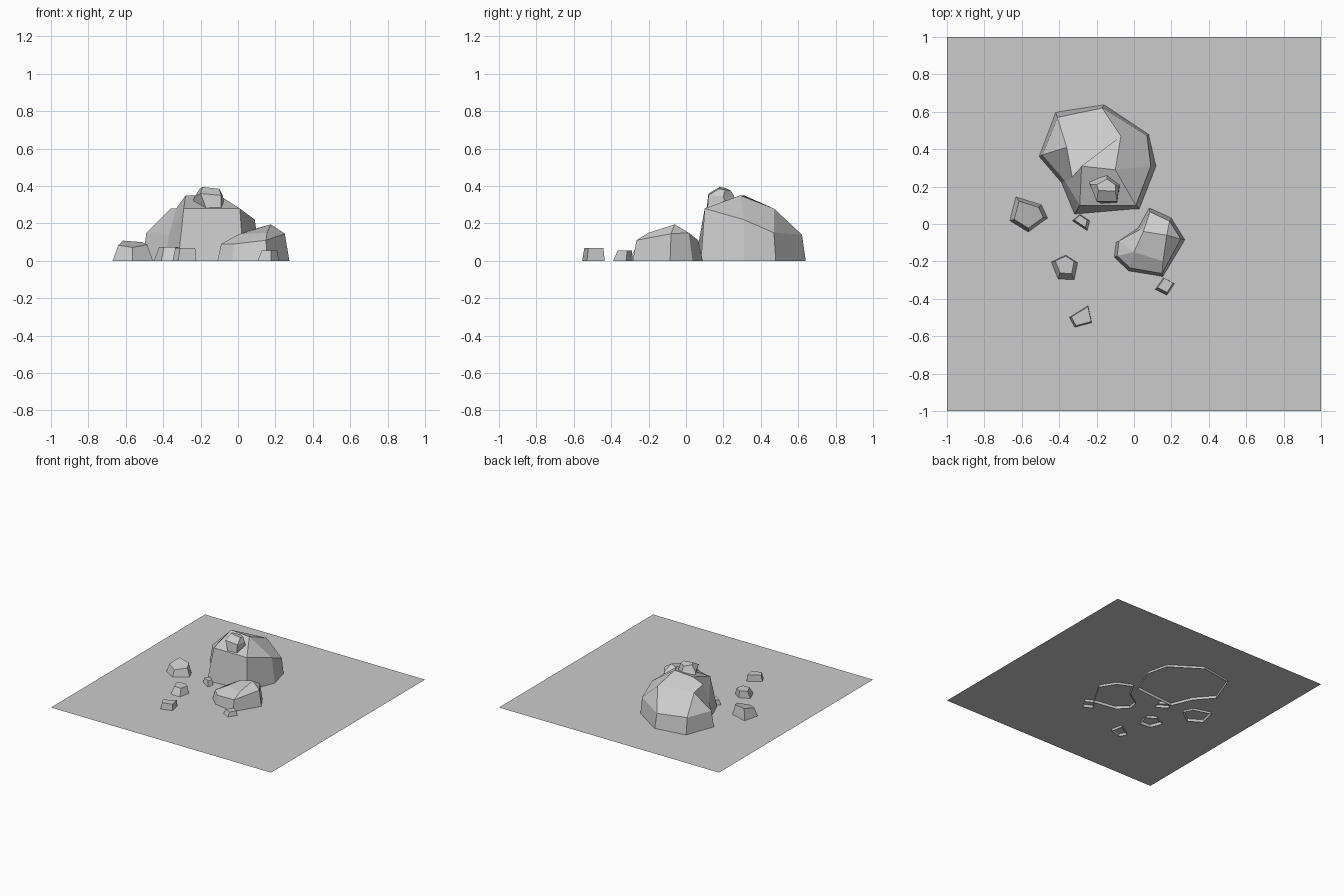
import bpy
import bmesh
from mathutils import Vector

GROUND_HEIGHT = 0.02

old_cube = bpy.data.objects.get("Cube")
if old_cube:
    bpy.data.objects.remove(old_cube, do_unlink=True)


def make_material(name, colour):
    material = bpy.data.materials.new(name)
    material.use_nodes = True
    material.diffuse_color = colour
    shader = material.node_tree.nodes["Principled BSDF"]
    shader.inputs["Base Color"].default_value = colour
    return material


stone_grey = make_material("stone_grey", (0.6, 0.6, 0.6, 1))


def finish(name, bm):
    """Turn a bmesh into a flat shaded object."""
    mesh = bpy.data.meshes.new(name)
    bm.to_mesh(mesh)
    bm.free()
    mesh.materials.append(stone_grey)
    rock = bpy.data.objects.new(name, mesh)
    bpy.context.collection.objects.link(rock)
    return rock


def loft_rock(name, *rings):
    """Skin rings of matching points, close the crown, leave the base open.
    Repeated points in a ring merge, so quads there become triangles."""
    bm = bmesh.new()
    loops = [[bm.verts.new(point) for point in ring] for ring in rings]
    for lower, upper in zip(loops, loops[1:]):
        for i in range(len(lower)):
            j = (i + 1) % len(lower)
            bm.faces.new((lower[i], lower[j], upper[j], upper[i]))
    bm.faces.new(loops[-1])
    bmesh.ops.remove_doubles(bm, verts=bm.verts[:], dist=0.001)
    bmesh.ops.recalc_face_normals(bm, faces=bm.faces[:])
    return finish(name, bm)


def on_floor(outline):
    return [(x, y, 0) for x, y in outline]


def pebble(name, outline, height, taper, shift=(0, 0), tilt=0):
    """Small rock whose crown is the outline shrunk about its centre."""
    centre = sum((Vector(p) for p in outline), Vector((0, 0))) / len(outline)
    crown = []
    for point in outline:
        offset = (Vector(point) - centre) * taper
        spot = centre + offset + Vector(shift)
        crown.append((spot.x, spot.y, height + tilt * offset.y))
    return loft_rock(name, on_floor(outline), crown)


# Ground sheet
bm = bmesh.new()
bmesh.ops.create_grid(bm, x_segments=1, y_segments=1, size=1)
bmesh.ops.translate(bm, verts=bm.verts[:], vec=(0, 0, GROUND_HEIGHT))
finish("ground_sheet", bm)

# Large boulder: base, shoulder and crown
west, north = (-.36, .41, .28), (-.07, .47, .28)
peak_east, peak_west = (-.1, .29, .35), (-.28, .31, .35)
loft_rock(
    "large_boulder",
    on_floor([(-.51, .36), (-.42, .6), (-.16, .64), (.08, .48),
              (.12, .31), (.03, .08), (-.32, .05), (-.39, .22)]),
    [(-.49, .37, .15), (-.41, .57, .15), (-.17, .62, .14), (.07, .47, .15),
     (.09, .31, .22), (.01, .1, .28), (-.29, .1, .28), (-.37, .23, .14)],
    [west, west, north, north,
     peak_east, peak_east, peak_west, (-.33, .25, .28)],
)

# Medium boulder: base, shoulder and crown
low_crown, back_crown, peak = (0, -.15, .14), (.05, -.04, .16), (.175, -.06, .195)
loft_rock(
    "medium_boulder",
    on_floor([(-.1, -.1), (.02, -.02), (.08, .09), (.2, .035),
              (.275, -.085), (.155, -.285), (-.03, -.255), (-.11, -.18)]),
    [(-.08, -.09, .09), (.03, -.03, .1), (.085, .065, .11), (.19, .015, .15),
     (.25, -.08, .145), (.15, -.265, .11), (-.02, -.235, .09), (-.09, -.17, .09)],
    [low_crown, back_crown, back_crown, peak,
     peak, (.155, -.2, .15), low_crown, low_crown],
)

# Stone perched on the large boulder
loft_rock(
    "perched_stone",
    [(-.24, .23, .31), (-.145, .265, .32), (-.075, .215, .3),
     (-.09, .115, .28), (-.17, .11, .28)],
    [(-.235, .21, .34), (-.145, .255, .35), (-.08, .2, .345),
     (-.09, .12, .35), (-.2, .12, .36)],
    [(-.2, .21, .39), (-.145, .24, .375), (-.1, .21, .38),
     (-.1, .175, .385), (-.19, .18, .395)],
)

# Loose stones on the ground
pebble("left_stone", [(-.635, .15), (-.49, .105), (-.455, .03), (-.565, -.05), (-.67, .015)],
       height=.09, taper=.72, tilt=.25)
pebble("middle_stone", [(-.45, -.205), (-.365, -.165), (-.295, -.21), (-.315, -.31), (-.41, -.305)],
       height=.075, taper=.65, shift=(0, .02))
pebble("front_stone", [(-.35, -.5), (-.245, -.435), (-.225, -.53), (-.32, -.555)],
       height=.07, taper=.85, shift=(.005, .004))
pebble("right_stone", [(.105, -.355), (.155, -.285), (.22, -.32), (.175, -.39)],
       height=.055, taper=.72, shift=(.005, .01))
pebble("inner_stone", [(-.335, .015), (-.29, .055), (-.23, .015), (-.245, -.045)],
       height=.06, taper=.65, shift=(-.005, .008))
